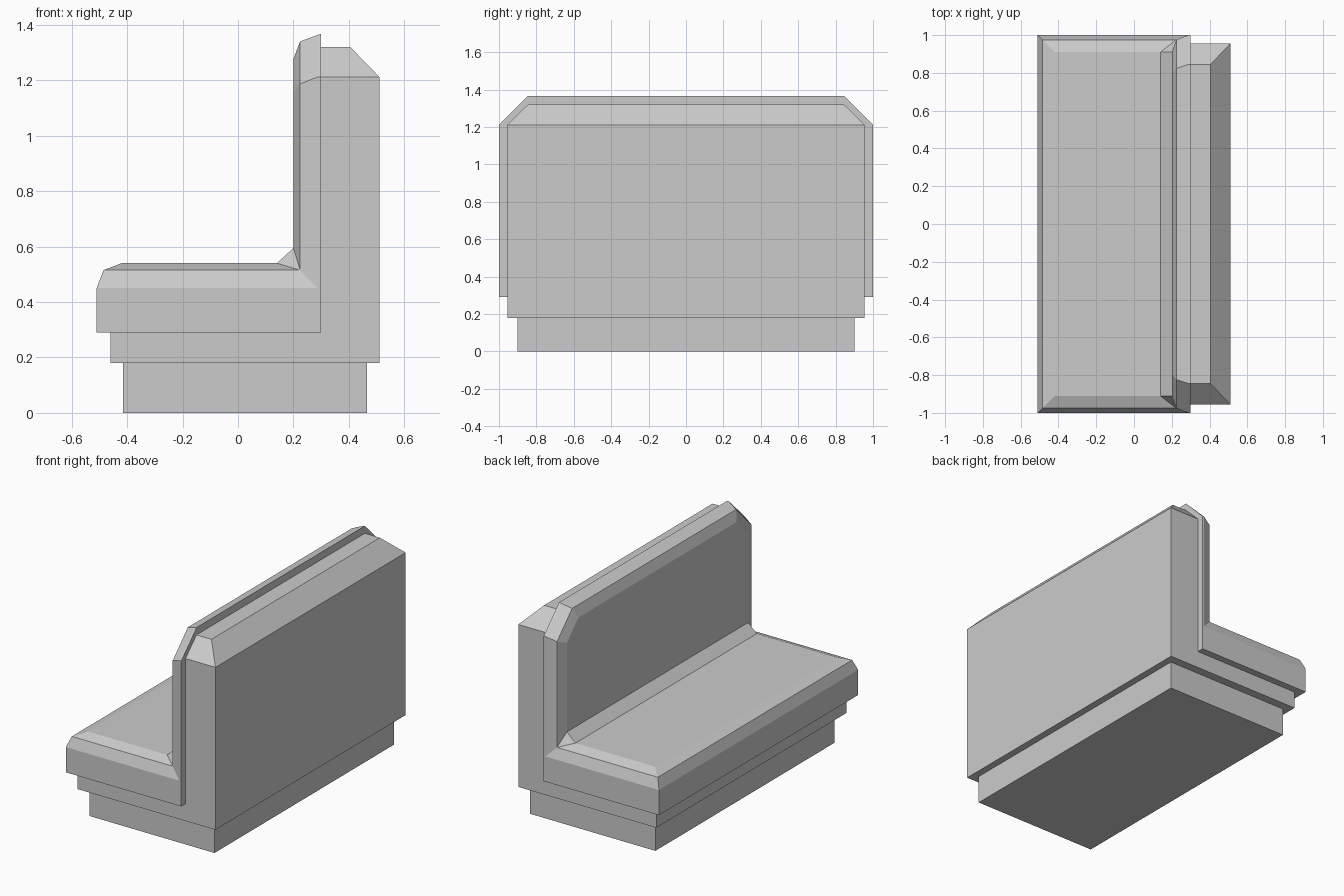
import bpy, bmesh

if "Cube" in bpy.data.objects:
    bpy.data.objects.remove(bpy.data.objects["Cube"])


def ring(half):
    """Closed loop: points on the +y side, then their mirror on the -y side."""
    return half + [(x, -y, z) for x, y, z in reversed(half)]


def build(name, rings, caps):
    """Bridge successive rings, then add cap faces given as (ring, indices)."""
    bm = bmesh.new()
    loops = []
    for half in rings:
        cache = {}
        loop = []
        for p in ring(half):
            if p not in cache:
                cache[p] = bm.verts.new(p)
            loop.append(cache[p])
        loops.append(loop)
    for a, b in zip(loops, loops[1:]):
        n = len(a)
        for i in range(n):
            j = (i + 1) % n
            quad = list(dict.fromkeys([a[i], a[j], b[j], b[i]]))
            if len(quad) > 2:
                bm.faces.new(quad)
    for r, half_ids in caps:
        n = len(loops[r])
        ids = half_ids + [n - 1 - i for i in reversed(half_ids)]
        bm.faces.new(list(dict.fromkeys(loops[r][i] for i in ids)))
    bmesh.ops.recalc_face_normals(bm, faces=bm.faces[:])
    mesh = bpy.data.meshes.new(name)
    bm.to_mesh(mesh)
    bm.free()
    ob = bpy.data.objects.new(name, mesh)
    bpy.context.collection.objects.link(ob)
    return ob


def rect(x0, x1, y, z):
    return [(x0, y, z), (x1, y, z)]


def block(name, x0, x1, y, z0, z1):
    return build(name, [rect(x0, x1, y, z0), rect(x0, x1, y, z1)],
                 [(0, [0, 1]), (1, [0, 1])])


# recessed plinth and the seat support above it
block("plinth", -0.415, 0.465, 0.90, 0.0, 0.18)
block("seat_support", -0.46, 0.30, 0.955, 0.18, 0.30)

# rear backrest panel, chamfered on its back and side top edges
build("back_panel",
      [rect(0.30, 0.51, 0.955, 0.18),
       rect(0.30, 0.51, 0.955, 1.212),
       rect(0.30, 0.405, 0.845, 1.32)],
      [(0, [0, 1]), (2, [0, 1])])

# one-piece L-shaped cushion, bevelled inward in nested rings
outer = [(-0.51, 1.0, 0.29), (0.30, 1.0, 0.29),
         (0.30, 1.0, 1.212), (0.30, 0.845, 1.367)]
edge = [(-0.51, 1.0, 0.45), (0.288, 1.0, 0.45),
        (0.288, 1.0, 1.212), (0.288, 0.845, 1.364)]
middle = [(-0.485, 0.975, 0.515), (0.224, 0.975, 0.515),
          (0.224, 0.975, 1.187), (0.224, 0.823, 1.34)]
inner = [(-0.42, 0.91, 0.54), (0.14, 0.91, 0.54), (0.20, 0.91, 0.595),
         (0.20, 0.91, 1.16), (0.20, 0.795, 1.277)]


def split(half):
    """Double the inside-corner point so it meets the two inner corner points."""
    return half[:2] + half[1:]


build("cushion", [split(outer), split(edge), split(middle), inner],
      [(0, [0, 1]), (0, [2, 3, 4]),
       (3, [0, 1]), (3, [1, 2]), (3, [2, 3, 4])])
